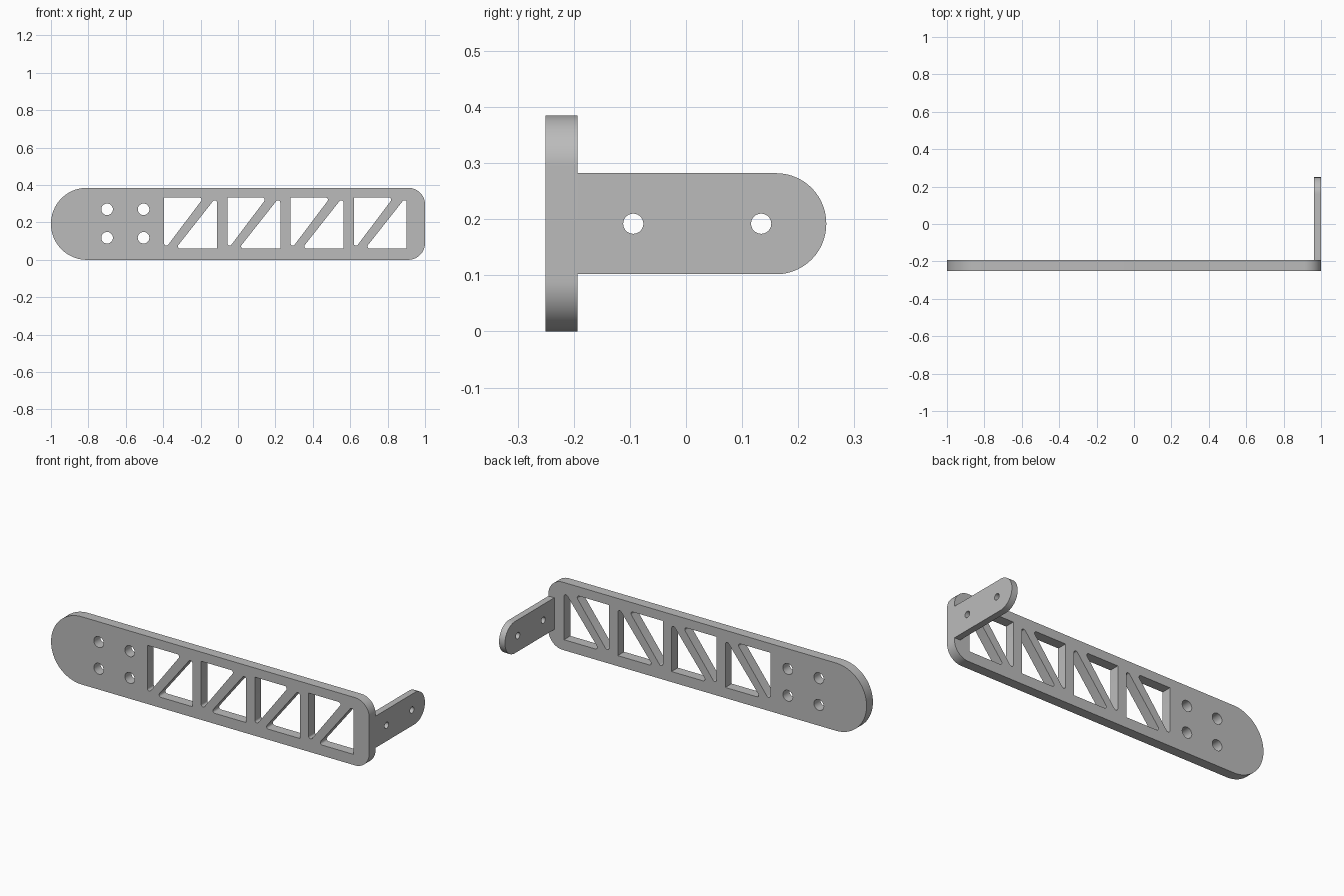
import bpy, bmesh
from math import pi, cos, sin, tan
from mathutils import Vector, Matrix

cube = bpy.data.objects.get("Cube")
if cube:
    bpy.data.objects.remove(cube, do_unlink=True)

grey = bpy.data.materials.new("plain grey")
grey.use_nodes = True
colour = (0.5, 0.5, 0.5, 1)
grey.diffuse_color = colour
grey.node_tree.nodes["Principled BSDF"].inputs["Base Color"].default_value = colour


def circle(x, y, r, n=32):
    return [(x + r * cos(2 * pi * i / n), y + r * sin(2 * pi * i / n)) for i in range(n)]


def rounded(corners, steps=12):
    """Polygon from (x, y, radius) corners, each filleted by its radius."""
    out = []
    for i, (x, y, r) in enumerate(corners):
        p = Vector((x, y))
        if r == 0:
            out.append((x, y))
            continue
        a = (Vector(corners[i - 1][:2]) - p).normalized()
        b = (Vector(corners[(i + 1) % len(corners)][:2]) - p).normalized()
        half = a.angle(b) / 2
        centre = p + (a + b).normalized() * r / sin(half)
        start = p + a * r / tan(half) - centre
        turn = start.angle_signed(p + b * r / tan(half) - centre)
        for s in range(steps + 1):
            t = -turn * s / steps
            out.append((centre.x + start.x * cos(t) - start.y * sin(t),
                        centre.y + start.x * sin(t) + start.y * cos(t)))
    return out


def plate(name, loops, thickness, matrix):
    """Flat plate from an outline and hole loops, turned into a mesh."""
    curve = bpy.data.curves.new(name, 'CURVE')
    curve.dimensions = '2D'
    curve.fill_mode = 'BOTH'
    curve.extrude = thickness / 2
    for loop in loops:
        spline = curve.splines.new('POLY')
        spline.points.add(len(loop) - 1)
        for point, (x, y) in zip(spline.points, loop):
            point.co = (x, y, 0, 1)
        spline.use_cyclic_u = True
    helper = bpy.data.objects.new(name + " outline", curve)
    bpy.context.collection.objects.link(helper)
    bpy.context.view_layer.update()
    graph = bpy.context.evaluated_depsgraph_get()
    mesh = bpy.data.meshes.new_from_object(helper.evaluated_get(graph))
    bpy.data.objects.remove(helper, do_unlink=True)

    bm = bmesh.new()
    bm.from_mesh(mesh)
    bmesh.ops.remove_doubles(bm, verts=bm.verts, dist=1e-5)
    bm.transform(matrix)
    bmesh.ops.recalc_face_normals(bm, faces=bm.faces)
    bm.to_mesh(mesh)
    bm.free()
    mesh.materials.clear()
    mesh.materials.append(grey)
    obj = bpy.data.objects.new(name, mesh)
    bpy.context.collection.objects.link(obj)
    bpy.ops.object.select_all(action='DESELECT')
    obj.select_set(True)
    bpy.context.view_layer.objects.active = obj
    bpy.ops.object.shade_smooth_by_angle(angle=pi / 6)
    return obj


# Long arm: round left end, softened right corners
H, R = 0.385, 0.192
loops = [rounded([(-1, 0, R), (1, 0, 0.09), (1, H, 0.09), (-1, H, R)], 24)]

# Four mounting holes
loops += [circle(x, z, 0.031) for x in (-0.7, -0.505) for z in (0.118, 0.27)]

# Truss windows: two triangles on either side of each diagonal strut
low, high, tip = 0.06, 0.333, 0.012
for i in range(4):
    left = -0.395 + 0.338 * i
    right = left + 0.283
    loops.append(rounded([(left, high, 0), (left, low - 0.008, tip), (left + 0.212, high, tip)], 8))
    loops.append(rounded([(right, low, 0), (right, high + 0.008, tip), (right - 0.222, low, tip)], 8))

front, back = -0.25, -0.193
plate("long_arm", loops, back - front,
      Matrix.Translation((0, (front + back) / 2, 0)) @ Matrix.Rotation(pi / 2, 4, 'X'))

# Side bracket: tab reaching backwards from the right end, with two holes
bottom, top, end = 0.102, 0.282, 0.25
r = (top - bottom) / 2 - 0.0005
tab = [rounded([(back, bottom, 0), (end, bottom, r), (end, top, r), (back, top, 0)], 24)]
tab += [circle(y, 0.192, 0.018) for y in (-0.094, 0.134)]
thick = 0.037
to_side = Matrix(((0, 0, 1, 1 - thick / 2), (1, 0, 0, 0), (0, 1, 0, 0), (0, 0, 0, 1)))
plate("side_bracket", tab, thick, to_side)
